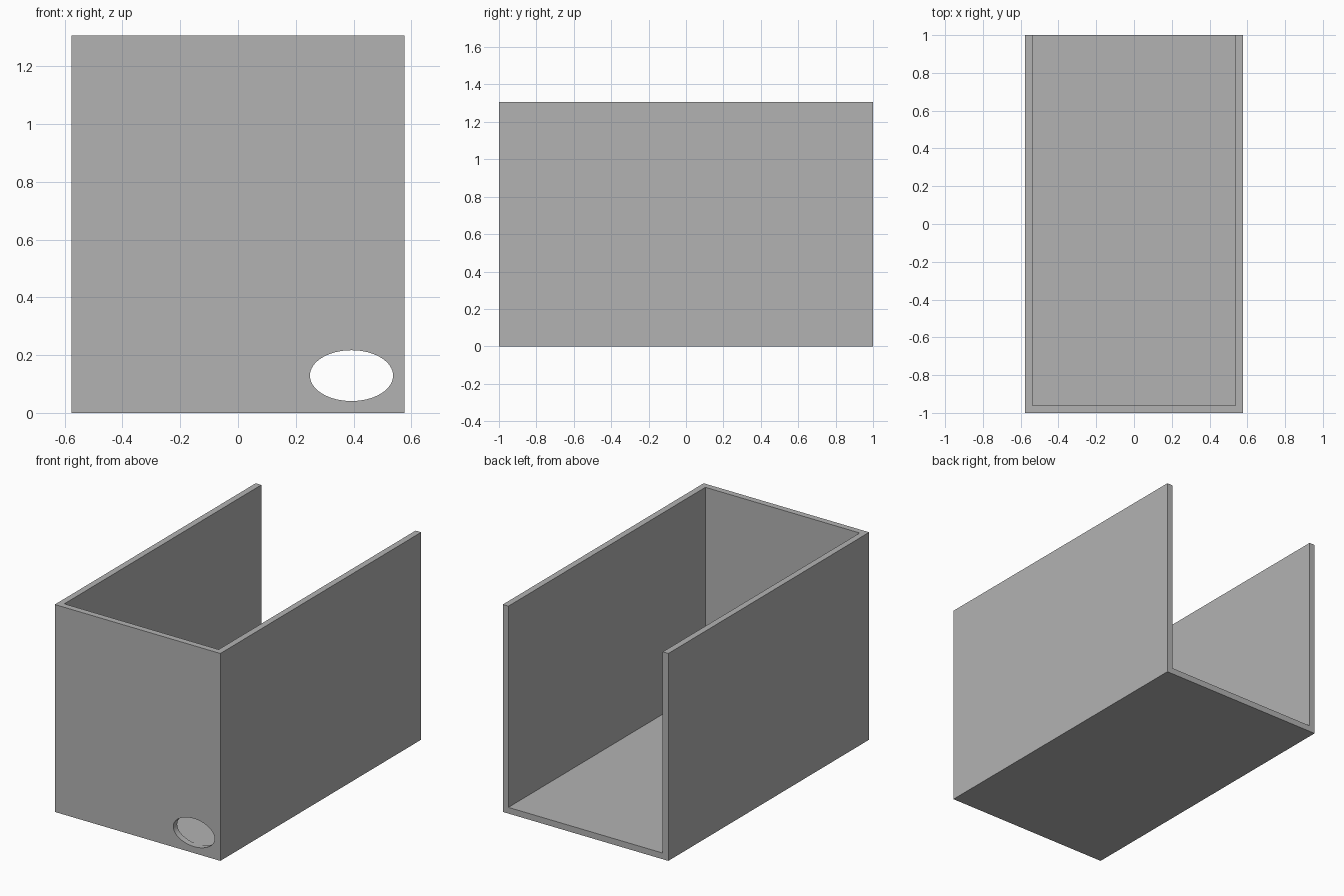
import bpy
import math

cube = bpy.data.objects.get("Cube")
if cube:
    bpy.data.objects.remove(cube, do_unlink=True)

WIDTH, DEPTH, HEIGHT, WALL = 1.154, 2.0, 1.307, 0.039

grey = bpy.data.materials.new("plain grey")
grey.use_nodes = True
colour = (0.45, 0.45, 0.45, 1)
grey.diffuse_color = colour
grey.node_tree.nodes["Principled BSDF"].inputs["Base Color"].default_value = colour


def box(name, low, high):
    centre = [(a + b) / 2 for a, b in zip(low, high)]
    bpy.ops.mesh.primitive_cube_add(size=1, location=centre)
    obj = bpy.context.object
    obj.name = name
    obj.scale = [b - a for a, b in zip(low, high)]
    bpy.ops.object.transform_apply(location=True, rotation=True, scale=True)
    obj.data.materials.append(grey)
    return obj


def cut(target, cutter):
    cutter.hide_render = True
    mod = target.modifiers.new("cut", "BOOLEAN")
    mod.operation = "DIFFERENCE"
    mod.solver = "EXACT"
    mod.object = cutter
    bpy.context.view_layer.objects.active = target
    bpy.ops.object.modifier_apply(modifier=mod.name)
    bpy.data.objects.remove(cutter, do_unlink=True)


# Outer shell: floor, two sides and front wall in one piece
half = WIDTH / 2
shell = box("open_box", (-half, -DEPTH / 2, 0), (half, DEPTH / 2, HEIGHT))

# Hollow, open at the top and the back
inner = half - WALL
cut(shell, box("cavity_cutter", (-inner, -DEPTH / 2 + WALL, WALL),
               (inner, DEPTH, HEIGHT * 2)))

# Oval hole in the lower left corner of the front wall
bpy.ops.mesh.primitive_cylinder_add(vertices=64, radius=1, depth=WALL * 4,
                                    location=(0.393, -DEPTH / 2, 0.129),
                                    rotation=(math.pi / 2, 0, 0))
hole = bpy.context.object
hole.name = "hole_cutter"
hole.scale = (0.144, 0.088, 1)
bpy.ops.object.transform_apply(location=True, rotation=True, scale=True)
hole.data.materials.append(grey)
cut(shell, hole)

# Crisp edges, smooth hole rim
bpy.ops.object.select_all(action="DESELECT")
shell.select_set(True)
bpy.context.view_layer.objects.active = shell
bpy.ops.object.shade_smooth_by_angle(angle=math.radians(30))
